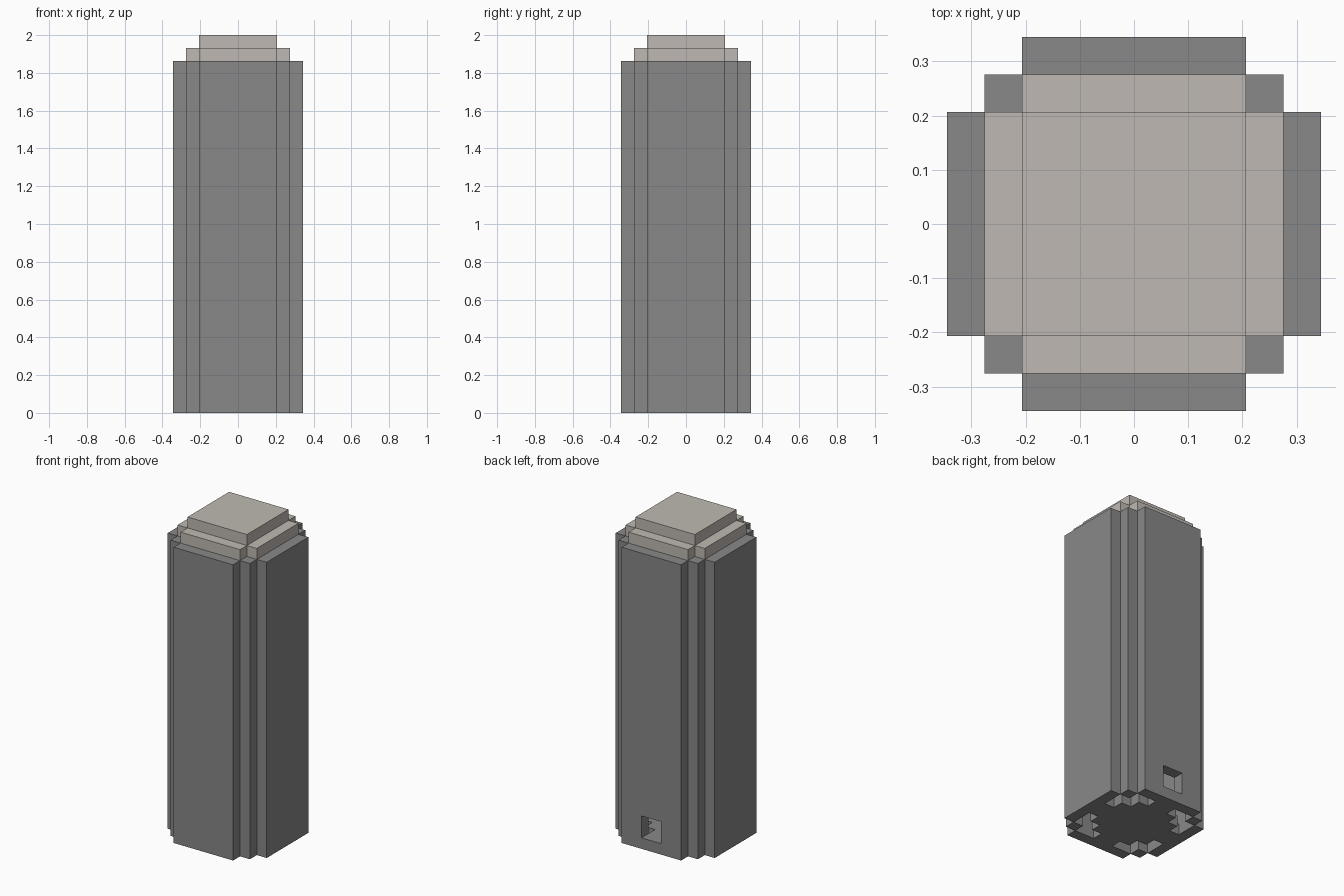
import bpy
import bmesh
from math import pi
from mathutils import Matrix, Vector

U = 2 / 29          # one block
SHAFT = 27          # shaft height in blocks

cube = bpy.data.objects.get("Cube")
if cube:
    bpy.data.objects.remove(cube, do_unlink=True)


def material(name, rgb):
    m = bpy.data.materials.new(name)
    m.use_nodes = True
    m.diffuse_color = (*rgb, 1)
    m.node_tree.nodes["Principled BSDF"].inputs["Base Color"].default_value = (*rgb, 1)
    return m


grey = material("stone grey", (0.246, 0.246, 0.246))
beige = material("pale beige", (0.521, 0.485, 0.445))


def finish(name, bm, mat):
    bmesh.ops.recalc_face_normals(bm, faces=bm.faces)
    mesh = bpy.data.meshes.new(name)
    bm.to_mesh(mesh)
    bm.free()
    mesh.materials.append(mat)
    obj = bpy.data.objects.new(name, mesh)
    bpy.context.collection.objects.link(obj)
    return obj


def box(name, low, high, mat, turn=0):
    """Box between two block corners, turned in quarter turns about z."""
    low, high = Vector(low) * U, Vector(high) * U
    bm = bmesh.new()
    place = (Matrix.Rotation(turn * pi / 2, 4, "Z")
             @ Matrix.Translation((low + high) / 2)
             @ Matrix.Diagonal((*(high - low), 1)))
    bmesh.ops.create_cube(bm, size=1, matrix=place)
    return finish(name, bm, mat)


def prism(name, outline, start, depth, mat):
    """Extrude a closed outline of points along a vector."""
    bm = bmesh.new()
    face = bm.faces.new([bm.verts.new((Vector(p) + Vector(start)) * U) for p in outline])
    grown = bmesh.ops.extrude_face_region(bm, geom=[face], use_keep_orig=True)
    moved = [g for g in grown["geom"] if isinstance(g, bmesh.types.BMVert)]
    bmesh.ops.translate(bm, verts=moved, vec=Vector(depth) * U)
    return finish(name, bm, mat)


# Side panels, corner posts and the first roof step, one set per side
sides = ["left", "back", "right", "front"]
for turn, side in enumerate(sides):
    if side != "back":
        box(side + "_panel", (4, -3, 0), (5, 3, SHAFT), grey, turn)
    box(side + "_corner_post", (3, 3, 0), (4, 4, SHAFT), grey, turn)
    box(side + "_roof_step", (3, -3, SHAFT), (4, 3, SHAFT + 1), beige, turn)

# Back panel with a small square opening near the ground
back_panel = box("back_panel", (-3, 4, 0), (3, 5, SHAFT), grey)
cutter = box("opening_cutter", (-1, 3, 1), (1, 6, 3), grey)
cutter.hide_render = True
cut = back_panel.modifiers.new("opening", "BOOLEAN")
cut.object = cutter
cut.operation = "DIFFERENCE"
cut.solver = "EXACT"
bpy.context.view_layer.objects.active = back_panel
bpy.ops.object.modifier_apply(modifier=cut.name)
bpy.data.objects.remove(cutter, do_unlink=True)

# Stepped floor plate, open at its corners
quarter = [(4, -1), (4, 1), (3, 1), (3, 2), (2, 2), (2, 3), (1, 3)]
outline = [Matrix.Rotation(t * pi / 2, 3, "Z") @ Vector((*p, 0))
           for t in range(4) for p in quarter]
prism("floor_plate", outline, (0, 0, 0), (0, 0, 1), grey)

# Top slab
box("roof_slab", (-3, -3, SHAFT + 1), (3, 3, SHAFT + 2), beige)
